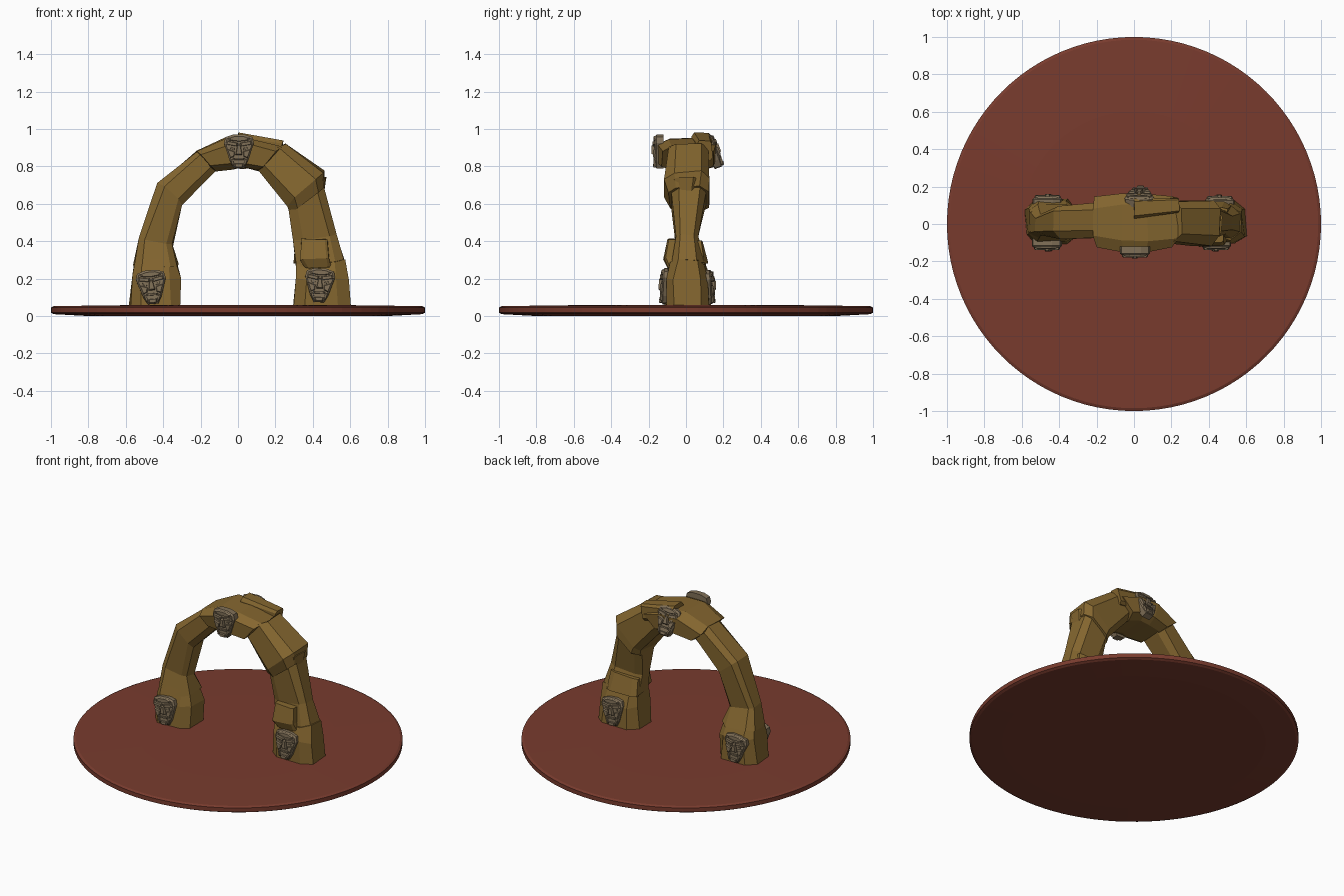
import bpy, bmesh, math, random
from mathutils import Vector

random.seed(4)
cube = bpy.data.objects.get("Cube")
if cube:
    bpy.data.objects.remove(cube, do_unlink=True)


def material(name, rgb):
    mat = bpy.data.materials.new(name)
    mat.use_nodes = True
    mat.diffuse_color = (*rgb, 1)
    mat.node_tree.nodes["Principled BSDF"].inputs["Base Color"].default_value = (*rgb, 1)
    return mat


SOIL = material("red_earth", (0.19, 0.044, 0.027))
ROCK = material("ochre_rock", (0.235, 0.135, 0.029))
CARVED = material("carved_grey_stone", (0.215, 0.16, 0.095))


def finish(name, bm, mat):
    bmesh.ops.recalc_face_normals(bm, faces=bm.faces)
    mesh = bpy.data.meshes.new(name)
    bm.to_mesh(mesh)
    bm.free()
    mesh.materials.append(mat)
    return place(name, mesh)


def place(name, mesh):
    ob = bpy.data.objects.new(name, mesh)
    bpy.context.collection.objects.link(ob)
    return ob


def bridge(bm, rings):
    """Join equal rings of vertices and cap both ends."""
    n = len(rings[0])
    for a, b in zip(rings, rings[1:]):
        for i in range(n):
            j = (i + 1) % n
            bm.faces.new((a[i], a[j], b[j], b[i]))
    bm.faces.new(rings[0])
    bm.faces.new(rings[-1])


def rock(name, stations, chamfer=0.2, rough=0.008):
    """Chamfered block through stations of outer x, z, inner x, z, front y, back y."""
    c, d = chamfer, 1 - chamfer
    section = [(0, c), (0, d), (c, 1), (d, 1), (1, d), (1, c), (d, 0), (c, 0)]
    bm = bmesh.new()
    rings = []
    for ox, oz, ix, iz, y0, y1 in stations:
        ring = []
        for u, v in section:
            p = Vector((ix + (ox - ix) * u, y0 + (y1 - y0) * v, iz + (oz - iz) * u))
            p += Vector([random.uniform(-rough, rough) for _ in range(3)])
            ring.append(bm.verts.new(p))
        rings.append(ring)
    bridge(bm, rings)
    return finish(name, bm, ROCK)


# Round ground disc with a softened rim
bm = bmesh.new()
profile = [(0.8, 0), (0.985, 0.01), (1, 0.018), (1, 0.046), (0.985, 0.053), (0.6, 0.058)]
steps = 96
bridge(bm, [[bm.verts.new((r * math.cos(math.tau * i / steps),
                           r * math.sin(math.tau * i / steps), z))
             for i in range(steps)] for r, z in profile])
disc = finish("ground_disc", bm, SOIL)

# Rocks of the arch, from the foot on -x over the crown to the foot on +x
rock("right_foot", [
    (-0.58, 0.05, -0.305, 0.05, -0.11, 0.13),
    (-0.57, 0.22, -0.31, 0.2, -0.1, 0.13),
    (-0.55, 0.31, -0.33, 0.3, -0.07, 0.09)])
rock("right_leg", [
    (-0.56, 0.27, -0.32, 0.27, -0.08, 0.1),
    (-0.53, 0.41, -0.345, 0.38, -0.06, 0.06),
    (-0.425, 0.71, -0.295, 0.6, -0.08, 0.1),
    (-0.22, 0.89, -0.12, 0.78, -0.08, 0.11)])
rock("crown", [
    (-0.225, 0.88, -0.125, 0.78, -0.12, 0.14),
    (-0.06, 0.95, -0.03, 0.79, -0.15, 0.16),
    (0.07, 0.95, 0.03, 0.79, -0.15, 0.165),
    (0.23, 0.9, 0.11, 0.78, -0.13, 0.14)])
rock("crown_slab", [
    (0, 0.98, 0, 0.86, 0.03, 0.14),
    (0.24, 0.935, 0.22, 0.83, 0.06, 0.14)], 0.15, 0.004)
rock("left_shoulder", [
    (0.25, 0.925, 0.1, 0.785, -0.1, 0.125),
    (0.46, 0.77, 0.27, 0.59, -0.11, 0.13),
    (0.46, 0.69, 0.28, 0.55, -0.09, 0.12)])
rock("left_leg", [
    (0.44, 0.74, 0.27, 0.59, -0.09, 0.12),
    (0.53, 0.43, 0.3, 0.4, -0.06, 0.06),
    (0.57, 0.28, 0.305, 0.27, -0.08, 0.1)])
rock("left_foot", [
    (0.57, 0.3, 0.31, 0.28, -0.08, 0.09),
    (0.585, 0.2, 0.305, 0.2, -0.11, 0.12),
    (0.6, 0.05, 0.3, 0.05, -0.1, 0.12)])

# Small ledges stuck to the legs
rock("front_ledge", [
    (0.48, 0.41, 0.34, 0.41, -0.1, 0),
    (0.49, 0.31, 0.335, 0.3, -0.12, 0),
    (0.5, 0.26, 0.36, 0.26, -0.1, 0)], 0.12, 0.005)
rock("back_ledge", [
    (0.5, 0.4, 0.31, 0.39, 0, 0.09),
    (0.52, 0.28, 0.3, 0.28, 0, 0.115)], 0.15, 0.005)
rock("shoulder_chip", [
    (0.47, 0.74, 0.4, 0.73, -0.06, 0.06),
    (0.46, 0.66, 0.4, 0.66, -0.05, 0.05)], 0.2, 0.004)


# Carved face: a shield with raised features, facing -y
def chunk(bm, outline, back, front, taper):
    cx = sum(p[0] for p in outline) / len(outline)
    cz = sum(p[1] for p in outline) / len(outline)
    rings = [[bm.verts.new((0.08 * (cx + (x - cx) * s), y, 0.09 * (cz + (z - cz) * s)))
              for x, z in outline]
             for y, s in ((back, 1), (front + 0.008, 1), (front, taper))]
    bridge(bm, rings)


def mirrored(half):
    return half + [(-x, z) for x, z in reversed(half)]


bm = bmesh.new()
chunk(bm, mirrored([(0.4, 1), (0.9, 0.85), (1, 0.5), (0.6, -0.6), (0.35, -1)]),
      0.04, -0.006, 0.88)
centre_parts = [
    ([(0.35, 0.92), (0.75, 0.8), (0.65, 0.66), (0.1, 0.6)], -0.014),   # forehead
    ([(0.1, 0.4), (0.22, -0.2)], -0.024),                              # nose
    ([(0.4, -0.38), (0.34, -0.5)], -0.015),                            # upper lip
    ([(0.3, -0.72), (0.25, -0.95)], -0.017)]                           # chin
side_parts = [
    ([(0.06, 0.5), (0.8, 0.62), (0.88, 0.42), (0.12, 0.3)], -0.019),   # brow
    ([(0.3, 0.2), (0.6, 0.28), (0.55, 0.14), (0.3, 0.09)], -0.011),    # eye
    ([(0.28, 0), (0.8, 0.15), (0.58, -0.4), (0.32, -0.3)], -0.016),    # cheek
    ([(0.42, -0.45), (0.56, -0.5), (0.4, -0.9), (0.32, -0.75)], -0.014)]  # jaw
for half, depth in centre_parts:
    chunk(bm, mirrored(half), 0, depth, 0.8)
for outline, depth in side_parts:
    for side in (1, -1):
        chunk(bm, [(side * x, z) for x, z in outline], 0, depth, 0.8)
first = finish("carved_face", bm, CARVED)
face_mesh = first.data
bpy.data.objects.remove(first)

# Name, position, lean back, roll and turn of each face
for name, spot, lean, roll, turn in [
        ("front_crown_face", (0.005, -0.16, 0.88), 0, 0, 0),
        ("front_right_face", (-0.462, -0.122, 0.155), -3, -5, 0),
        ("front_left_face", (0.437, -0.122, 0.165), -3, 3, 0),
        ("back_crown_face", (0.03, 0.16, 0.885), -20, 4, 180),
        ("back_right_face", (-0.46, 0.137, 0.155), -3, 3, 180),
        ("back_left_face", (0.455, 0.132, 0.155), -3, -4, 180)]:
    ob = place(name, face_mesh)
    ob.location = spot
    ob.rotation_euler = [math.radians(a) for a in (lean, roll, turn)]
